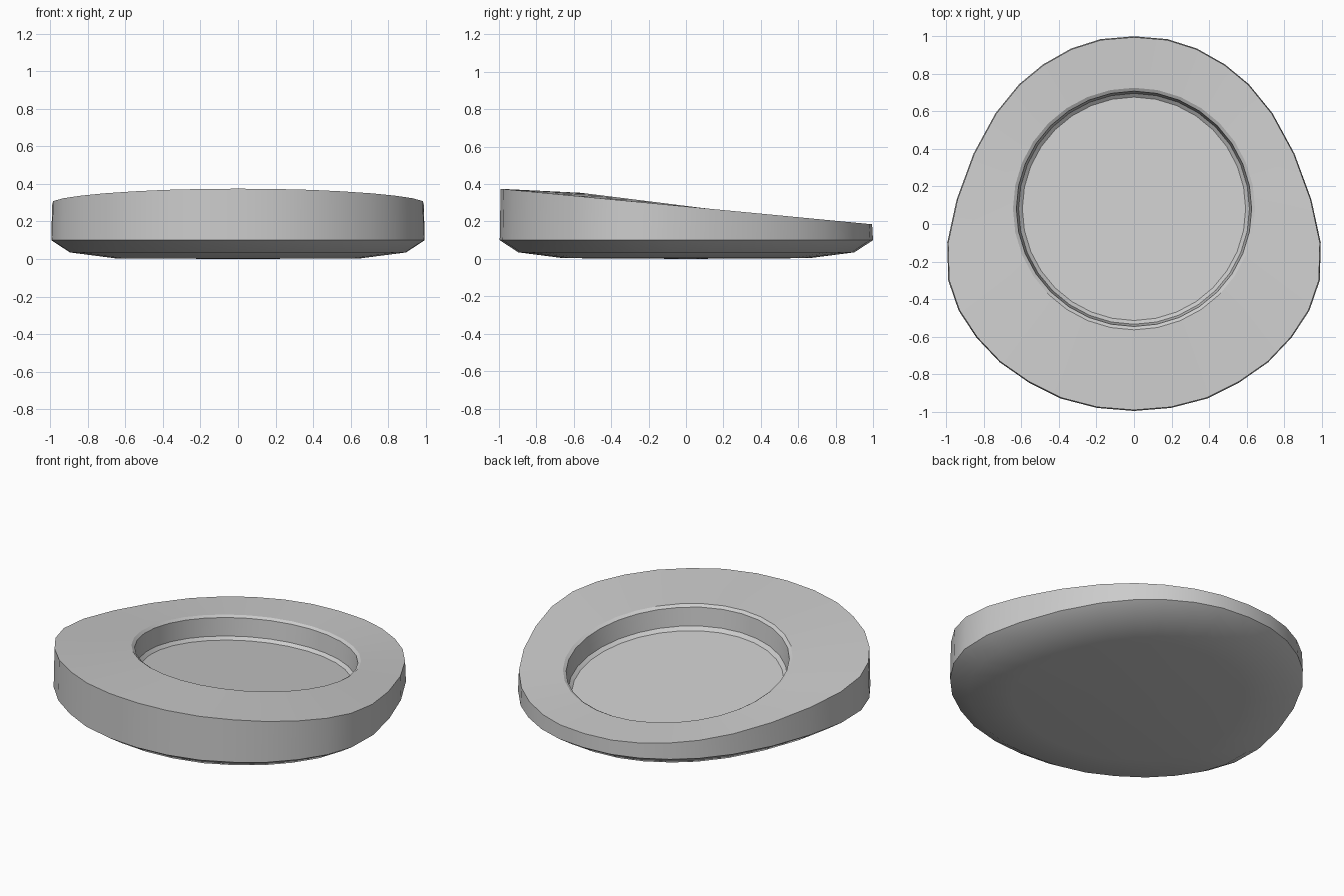
import bpy, bmesh
from math import sin, cos, pi, radians

if "Cube" in bpy.data.objects:
    bpy.data.objects.remove(bpy.data.objects["Cube"])

# Half outline of the rounded-triangle body, from back to front
half = [(0, 1), (.178, .985), (.335, .935), (.485, .85), (.612, .745), (.738, .59),
        (.855, .375), (.945, .13), (.995, -.10), (.99, -.30), (.935, -.46),
        (.84, -.605), (.715, -.737), (.56, -.845), (.39, -.93), (.197, -.98), (0, -.996)]
outline = half + [(-x, y) for x, y in half[-2:0:-1]]
N = len(outline)
HOLE_Y = .081

bm = bmesh.new()


def body_ring(scale, height):
    return [bm.verts.new((x * scale, y * scale, height(y))) for x, y in outline]


def recess_ring(radius, depth):
    ring = []
    for i in range(N):
        a = 2 * pi * i / N
        y = HOLE_Y + radius * cos(a)
        ring.append(bm.verts.new((radius * sin(a), y, .283 - .125 * y - depth)))
    return ring


# Rings from the underside, up the wall, over the sloped top and into the recess
rings = [
    body_ring(.66, lambda y: .004),
    body_ring(.90, lambda y: .035),
    body_ring(1.0, lambda y: .10),
    body_ring(.995, lambda y: .28 - .095 * y),
    recess_ring(.645, 0),
    recess_ring(.627, .012),
    recess_ring(.615, .122),
    recess_ring(.595, .14),
]
for a, b in zip(rings, rings[1:]):
    for i in range(N):
        j = (i + 1) % N
        bm.faces.new((a[i], a[j], b[j], b[i]))

# Slightly domed underside and flat recess floor
bottom = bm.verts.new((0, 0, 0))
for i in range(N):
    bm.faces.new((rings[0][(i + 1) % N], rings[0][i], bottom))
bm.faces.new(rings[-1])
bmesh.ops.recalc_face_normals(bm, faces=bm.faces)

mesh = bpy.data.meshes.new("recessed_base")
bm.to_mesh(mesh)
bm.free()
base = bpy.data.objects.new("recessed_base", mesh)
bpy.context.collection.objects.link(base)
bpy.context.view_layer.objects.active = base
base.select_set(True)
bpy.ops.object.shade_smooth_by_angle(angle=radians(30))
